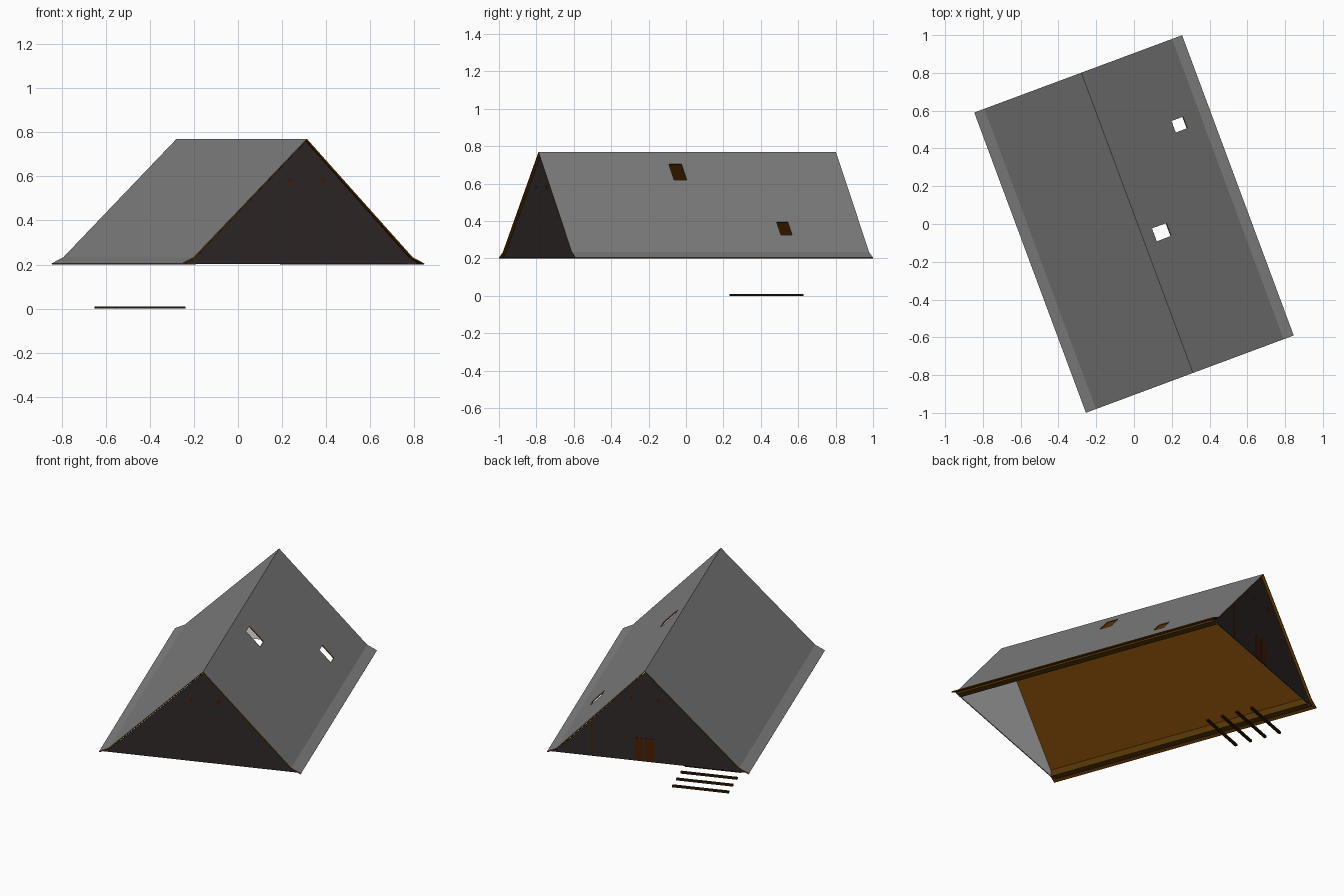
import bpy, bmesh, math
from mathutils import Matrix

if "Cube" in bpy.data.objects:
    bpy.data.objects.remove(bpy.data.objects["Cube"])

TURN = Matrix.Rotation(math.radians(20.4), 4, 'Z')   # whole hut is turned on the ground


def material(name, rgb):
    m = bpy.data.materials.new(name)
    m.diffuse_color = (*rgb, 1)
    m.use_nodes = True
    m.node_tree.nodes["Principled BSDF"].inputs["Base Color"].default_value = m.diffuse_color
    return m


GREY = material("roof grey", (0.217, 0.217, 0.217))
PLASTER = material("pale plaster", (0.84, 0.84, 0.84))
BROWN = material("timber brown", (0.140, 0.043, 0.001))
BEAM = material("beam brown", (0.090, 0.036, 0.002))
DARK = material("dark timber", (0.034, 0.011, 0.002))
WALL = material("charcoal wall", (0.030, 0.021, 0.022))
RED = material("red brown", (0.070, 0.012, 0.001))


def finish(name, bm, mats):
    bm.transform(TURN)
    me = bpy.data.meshes.new(name)
    bm.to_mesh(me)
    bm.free()
    for m in mats:
        me.materials.append(m)
    ob = bpy.data.objects.new(name, me)
    bpy.context.collection.objects.link(ob)
    return ob


def box(name, lo, hi, mat):
    bm = bmesh.new()
    size = [b - a for a, b in zip(lo, hi)]
    mid = [(a + b) / 2 for a, b in zip(lo, hi)]
    bmesh.ops.create_cube(bm, size=1, matrix=Matrix.Translation(mid) @ Matrix.Diagonal((*size, 1)))
    return finish(name, bm, [mat])


def prism(name, profile, y0, y1, mat):
    bm = bmesh.new()
    face = bm.faces.new([bm.verts.new((x, y0, z)) for x, z in profile])
    ext = bmesh.ops.extrude_face_region(bm, geom=[face])["geom"]
    bmesh.ops.translate(bm, vec=(0, y1 - y0, 0),
                        verts=[v for v in ext if isinstance(v, bmesh.types.BMVert)])
    bmesh.ops.recalc_face_normals(bm, faces=bm.faces)
    return finish(name, bm, [mat])


# Roof: flared ridge profile swept lengthways, with two skylight openings left out
RIDGE, LEN = 0.018, 0.848


def roof_z(x):
    if abs(x) > 0.53:
        return 0.233 - (abs(x) - 0.53) * 0.028 / 0.057
    reach = 0.53 - RIDGE if x > RIDGE else 0.53 + RIDGE
    return 0.77 - 0.537 * abs(x - RIDGE) / reach


xs = [-0.587, -0.53, RIDGE, 0.081, 0.163, 0.376, 0.442, 0.53, 0.587]
ys = [-LEN, -0.128, -0.055, 0.377, 0.442, LEN]
openings = {(3, 1), (5, 3)}
bm = bmesh.new()
grid = [[bm.verts.new((x, y, roof_z(x))) for y in ys] for x in xs]
for i in range(len(xs) - 1):
    for j in range(len(ys) - 1):
        if (i, j) not in openings:
            bm.faces.new((grid[i][j], grid[i + 1][j], grid[i + 1][j + 1], grid[i][j + 1]))
roof = finish("roof", bm, [GREY, BROWN])
solid = roof.modifiers.new("thickness", 'SOLIDIFY')
solid.thickness = 0.006
solid.offset = -1
solid.material_offset = 1        # brown underside
solid.material_offset_rim = 1    # brown edges

# Gable walls: charcoal outside, pale plaster inside, small vents near the top
gable = [(-0.565, 0.202), (0.565, 0.202), (0.525, 0.224), (RIDGE, 0.758), (-0.525, 0.224)]
for side, end in ((-1, "front"), (1, "back")):
    prism(end + "_gable", gable, side * 0.831, side * 0.834, WALL)
    prism(end + "_gable_lining", gable, side * 0.828, side * 0.831, PLASTER)
    for k, x in enumerate((-0.058, 0.10)):
        y = sorted((side * 0.834, side * 0.836))
        box(f"{end}_vent_{k}", (x - 0.009, y[0], 0.57), (x + 0.009, y[1], 0.592), RED)

# Double door and slim post on the back gable
box("door_left", (0.038, 0.834, 0.204), (0.080, 0.837, 0.345), RED)
box("door_right", (-0.035, 0.834, 0.204), (0.022, 0.837, 0.345), RED)
box("back_post", (0.326, 0.834, 0.204), (0.334, 0.836, 0.43), RED)

# Eave beams tucked into the flare
for s, n in ((-1, "left"), (1, "right")):
    prism(n + "_eave_beam", [(s * 0.512, 0.200), (s * 0.555, 0.200), (s * 0.555, 0.211),
                             (s * 0.530, 0.225), (s * 0.512, 0.240)], -0.828, 0.828, BEAM)

# Four ground slats below the back end
for k in range(4):
    y = 0.558 + (k - 1.5) * 0.094
    box(f"ground_slat_{k}", (-0.432, y - 0.008, 0), (-0.102, y + 0.008, 0.011), DARK)
